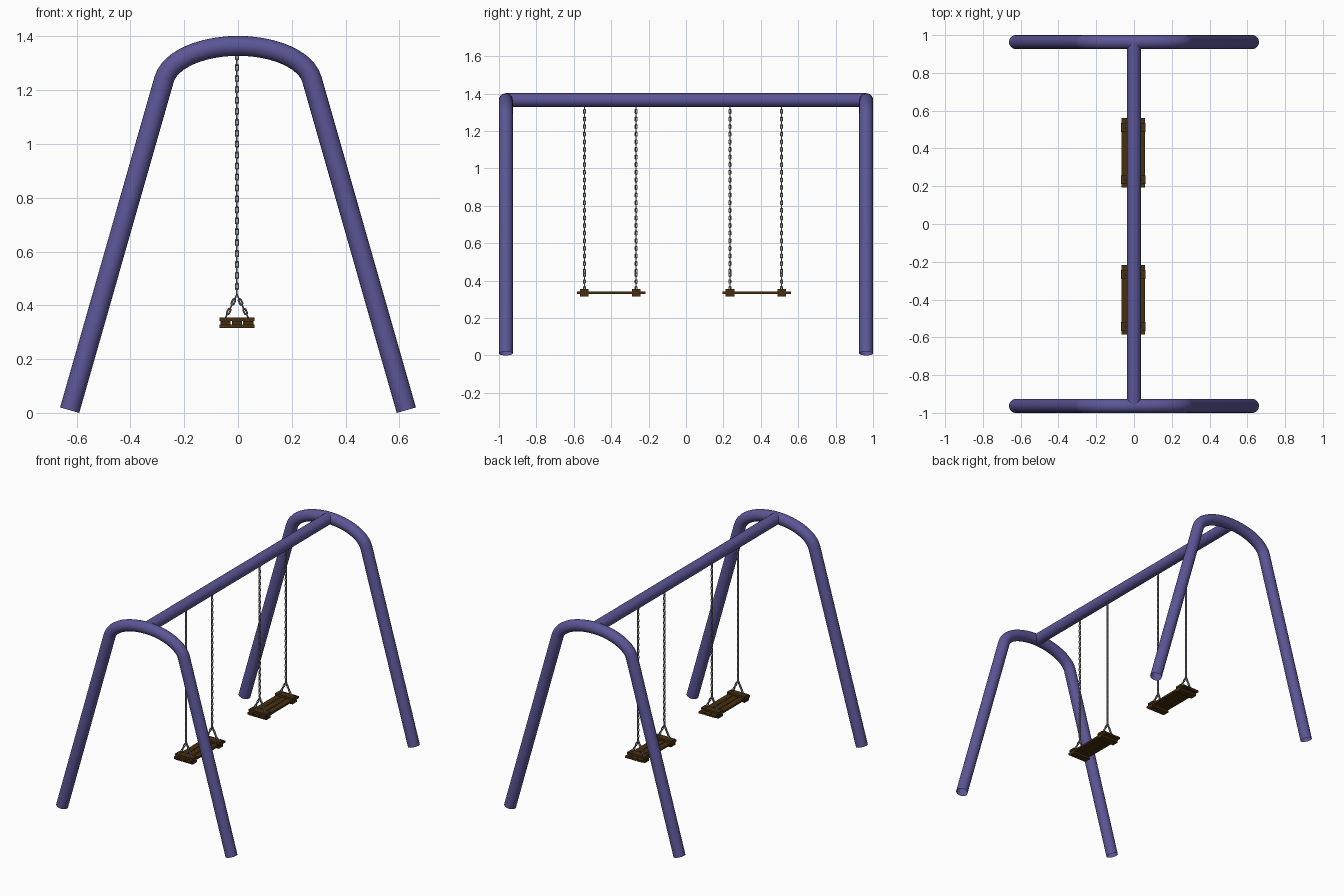
import bpy, bmesh, math
from mathutils import Vector, Matrix

if "Cube" in bpy.data.objects:
    bpy.data.objects.remove(bpy.data.objects["Cube"])

def material(name, rgb):
    m = bpy.data.materials.new(name)
    m.diffuse_color = (*rgb, 1)
    m.use_nodes = True
    m.node_tree.nodes["Principled BSDF"].inputs["Base Color"].default_value = m.diffuse_color
    return m

PURPLE = material("purple paint", (0.103, 0.094, 0.305))
STEEL = material("chain steel", (0.23, 0.23, 0.25))
WOOD = material("dark wood", (0.062, 0.030, 0.005))
R = 0.037        # pipe radius
TOP = 1.365      # pipe centre height
CX = -0.004      # swing centre in x

def finish(bm, name, mat, smooth=False):
    bmesh.ops.recalc_face_normals(bm, faces=bm.faces)
    me = bpy.data.meshes.new(name)
    bm.to_mesh(me)
    bm.free()
    me.materials.append(mat)
    ob = bpy.data.objects.new(name, me)
    bpy.context.collection.objects.link(ob)
    if smooth:
        bpy.ops.object.select_all(action='DESELECT')
        ob.select_set(True)
        bpy.context.view_layer.objects.active = ob
        bpy.ops.object.shade_smooth_by_angle(angle=math.radians(40))
    return ob

def sweep(bm, path, radius, sides, normal, closed=False):
    """Sweep a circle (open-ended pipe) along a planar path whose plane has the given normal."""
    n, rings = len(path), []
    for i, p in enumerate(path):
        a = path[i - 1] if closed or i > 0 else p
        b = path[(i + 1) % n] if closed or i < n - 1 else p
        side = (b - a).normalized().cross(normal)
        rings.append([bm.verts.new(p + radius * (math.cos(t) * side + math.sin(t) * normal))
                      for t in (2 * math.pi * k / sides for k in range(sides))])
    for i in range(n if closed else n - 1):
        r, s = rings[i], rings[(i + 1) % n]
        for k in range(sides):
            bm.faces.new((r[k], r[(k + 1) % sides], s[(k + 1) % sides], s[k]))

def box(bm, centre, size):
    bmesh.ops.create_cube(bm, size=1, matrix=Matrix.Translation(centre) @ Matrix.Diagonal((*size, 1)))

# End frames: straight splayed legs joined by a rounded arch, open at the feet
def bezier(p, t):
    s = 1 - t
    return s**3 * p[0] + 3*s*s*t * p[1] + 3*s*t*t * p[2] + t**3 * p[3]

ctrl = [Vector(c) for c in ((-0.275, 0, 1.24), (-0.253, 0, 1.317), (-0.13, 0, TOP), (0, 0, TOP))]
half = [Vector((-0.626, 0, 0.010))] + [bezier(ctrl, i / 12) for i in range(13)]
arch = half + [Vector((-p.x, 0, p.z)) for p in reversed(half[:-1])]
for name, y in (("front_frame", -1 + R), ("back_frame", 1 - R)):
    bm = bmesh.new()
    sweep(bm, [p + Vector((0, y, 0)) for p in arch], R, 24, Vector((0, 1, 0)))
    finish(bm, name, PURPLE, True)

# Top beam
bm = bmesh.new()
sweep(bm, [Vector((0, -0.963, TOP)), Vector((0, 0.963, TOP))], R, 24, Vector((1, 0, 0)))
finish(bm, "top_beam", PURPLE, True)

# Chains made of alternating oval links
def link(bm, centre, direction, roll, length=0.029, width=0.0165, wire=0.0034):
    r = width / 2 - wire
    h = length / 2 - wire - r
    pts = []
    for k in range(12):
        a = math.pi * (k + 0.5) / 6
        pts.append(Vector((r * math.cos(a), 0, r * math.sin(a) + (h if k < 6 else -h))))
    first = len(bm.verts)
    sweep(bm, pts, wire, 6, Vector((0, 1, 0)), closed=True)
    bm.verts.ensure_lookup_table()
    m = (Matrix.Translation(centre) @ direction.to_track_quat('Z', 'Y').to_matrix().to_4x4()
         @ Matrix.Rotation(roll, 4, 'Z'))
    bmesh.ops.transform(bm, matrix=m, verts=bm.verts[first:])

def chain(bm, a, b):
    n = max(2, round((b - a).length / 0.0205))
    d = (b - a).normalized()
    for i in range(n):
        link(bm, a.lerp(b, (i + 0.5) / n), d, math.pi / 2 * (i % 2))

def swing(label, y0, y1):
    # Hanging chains, forked above the seat
    bm = bmesh.new()
    for y in (y0, y1):
        fork = Vector((CX, y, 0.44))
        chain(bm, Vector((CX, y, 1.335)), fork)
        for s in (-1, 1):
            chain(bm, fork, Vector((CX + s * 0.044, y, 0.35)))
    finish(bm, label + "_swing_chains", STEEL, True)
    # Three seat planks
    bm = bmesh.new()
    for i in (-1, 0, 1):
        box(bm, (CX + i * 0.042, (y0 + y1) / 2 + 0.005, 0.3355), (0.038, 0.368, 0.013))
    finish(bm, label + "_seat_planks", WOOD)
    # Cross battens above and below the planks
    bm = bmesh.new()
    for y in (y0, y1):
        for z in (0.3225, 0.3485):
            box(bm, (CX, y, z), (0.13, 0.046, 0.0135))
    finish(bm, label + "_seat_battens", WOOD)

swing("front", -0.543, -0.267)
swing("back", 0.235, 0.511)
